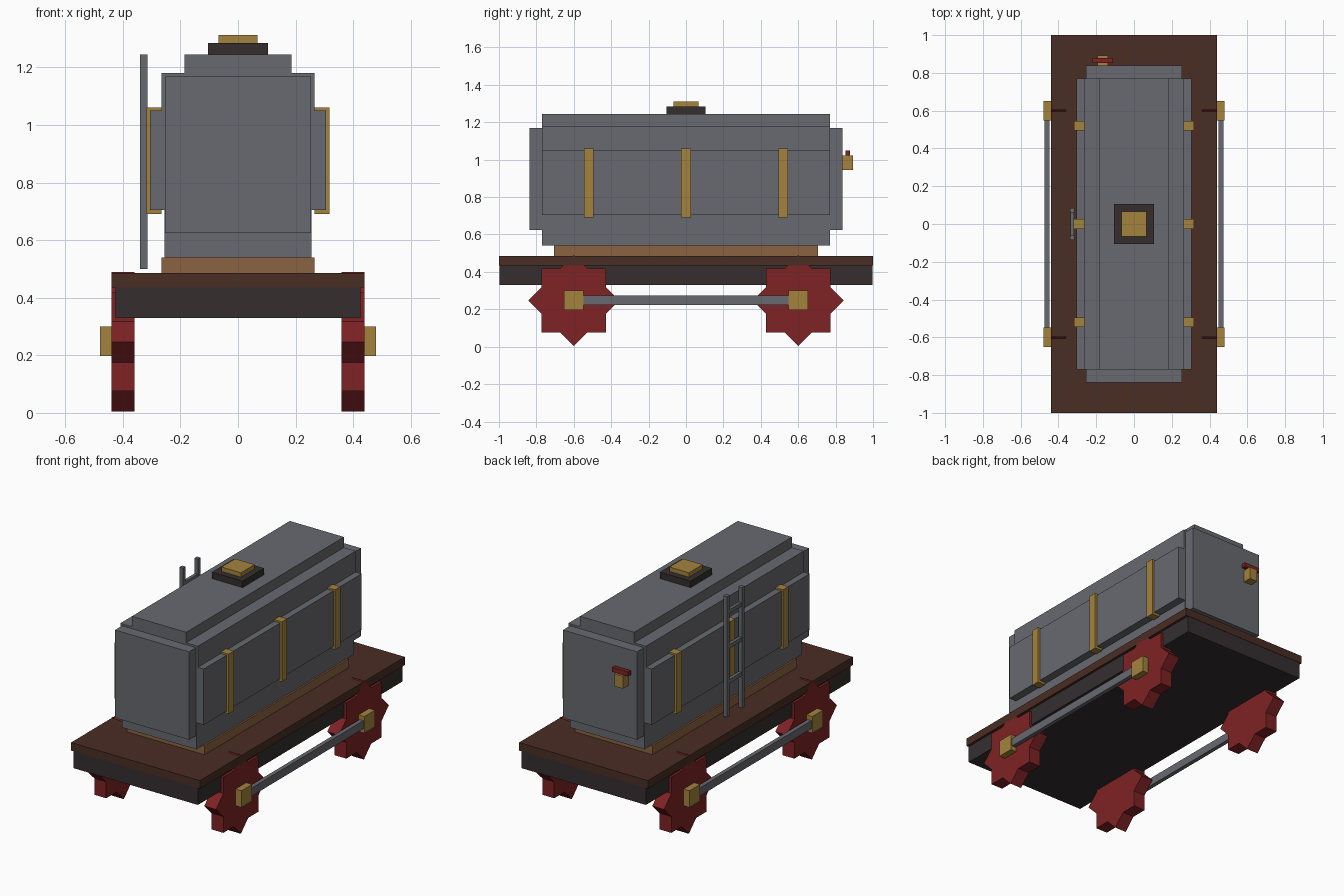
import bpy, bmesh, math

cube = bpy.data.objects.get("Cube")
if cube:
    bpy.data.objects.remove(cube, do_unlink=True)


def material(name, r, g, b):
    m = bpy.data.materials.new(name)
    m.use_nodes = True
    m.diffuse_color = (r, g, b, 1)
    m.node_tree.nodes["Principled BSDF"].inputs["Base Color"].default_value = (r, g, b, 1)
    return m


steel = material("grey steel", 0.14, 0.143, 0.162)
brass = material("brass", 0.37, 0.225, 0.045)
red = material("red paint", 0.21, 0.016, 0.018)
iron = material("dark iron", 0.035, 0.027, 0.028)
plank = material("dark wood", 0.067, 0.026, 0.017)
timber = material("light wood", 0.26, 0.125, 0.053)


def finish(name, bm, mat):
    bmesh.ops.recalc_face_normals(bm, faces=bm.faces)
    mesh = bpy.data.meshes.new(name)
    bm.to_mesh(mesh)
    bm.free()
    mesh.materials.append(mat)
    obj = bpy.data.objects.new(name, mesh)
    bpy.context.collection.objects.link(obj)
    return obj


def box(name, xs, ys, zs, mat):
    """Box from its (low, high) range on each axis."""
    bm = bmesh.new()
    bmesh.ops.create_cube(bm, size=1)
    for v in bm.verts:
        v.co = [(lo + hi) / 2 + c * (hi - lo) for c, (lo, hi) in zip(v.co, (xs, ys, zs))]
    return finish(name, bm, mat)


def centred(name, hx, hy, zs, mat):
    return box(name, (-hx, hx), (-hy, hy), zs, mat)


def side(s, lo, hi):
    """X range mirrored to the side s."""
    return tuple(sorted((s * lo, s * hi)))


def star_wheel(name, s, y, z, r):
    """Eight-pointed wheel: two squares crossed at 45 degrees, extruded in x."""
    inner = r * math.cos(math.pi / 4) / math.cos(math.pi / 8)
    bm = bmesh.new()
    ring = []
    for i in range(16):
        a = i * math.pi / 8
        rad = inner if i % 2 else r
        ring.append(bm.verts.new((s * 0.36, y + rad * math.cos(a), z + rad * math.sin(a))))
    face = bm.faces.new(ring)
    ext = bmesh.ops.extrude_face_region(bm, geom=[face])
    moved = [v for v in ext["geom"] if isinstance(v, bmesh.types.BMVert)]
    bmesh.ops.translate(bm, verts=moved, vec=(s * 0.08, 0, 0))
    return finish(name, bm, red)


# Wagon bed
centred("underframe", 0.425, 0.998, (0.33, 0.435), iron)
centred("deck", 0.44, 1.0, (0.435, 0.485), plank)
centred("tank_saddle", 0.265, 0.705, (0.485, 0.54), timber)

# Stepped tank
centred("tank_lower", 0.255, 0.77, (0.54, 1.05), steel)
centred("tank_upper", 0.265, 0.77, (1.05, 1.18), steel)
centred("tank_roof", 0.185, 0.77, (1.18, 1.245), steel)
for s, tag in ((-1, "right"), (1, "left")):
    box(f"tank_panel_{tag}", side(s, 0.25, 0.305), (-0.77, 0.77), (0.705, 1.05), steel)
    for i, y in enumerate((-0.52, 0, 0.52)):
        box(f"tank_band_{tag}_{i}", side(s, 0.265, 0.318), (y - 0.026, y + 0.026),
            (0.69, 1.06), brass)
for s, tag in ((-1, "front"), (1, "back")):
    box(f"tank_end_{tag}", (-0.253, 0.253), side(s, 0.765, 0.838), (0.625, 1.168), steel)

# Hatch
centred("hatch_base", 0.105, 0.105, (1.245, 1.285), iron)
centred("hatch_lid", 0.067, 0.067, (1.285, 1.312), brass)

# Wheels, hubs and coupling rods
for s, tag in ((-1, "right"), (1, "left")):
    for y, end in ((-0.6, "front"), (0.6, "back")):
        star_wheel(f"wheel_{end}_{tag}", s, y, 0.247, 0.243)
        box(f"hub_{end}_{tag}", side(s, 0.44, 0.48), (y - 0.052, y + 0.052),
            (0.197, 0.3), brass)
    box(f"coupling_rod_{tag}", side(s, 0.447, 0.473), (-0.56, 0.56), (0.223, 0.273), steel)

# Ladder on the right side
for i, y in enumerate((-0.073, 0.073)):
    box(f"ladder_rail_{i}", (-0.34, -0.315), (y - 0.013, y + 0.013), (0.5, 1.245), steel)
for i in range(3):
    z = 0.71 + 0.215 * i
    box(f"ladder_rung_{i}", (-0.337, -0.318), (-0.07, 0.07), (z - 0.012, z + 0.012), steel)

# Valve on the back end
box("valve_body", (-0.193, -0.137), (0.835, 0.892), (0.945, 1.022), brass)
box("valve_handle", (-0.22, -0.11), (0.853, 0.878), (1.022, 1.05), red)
